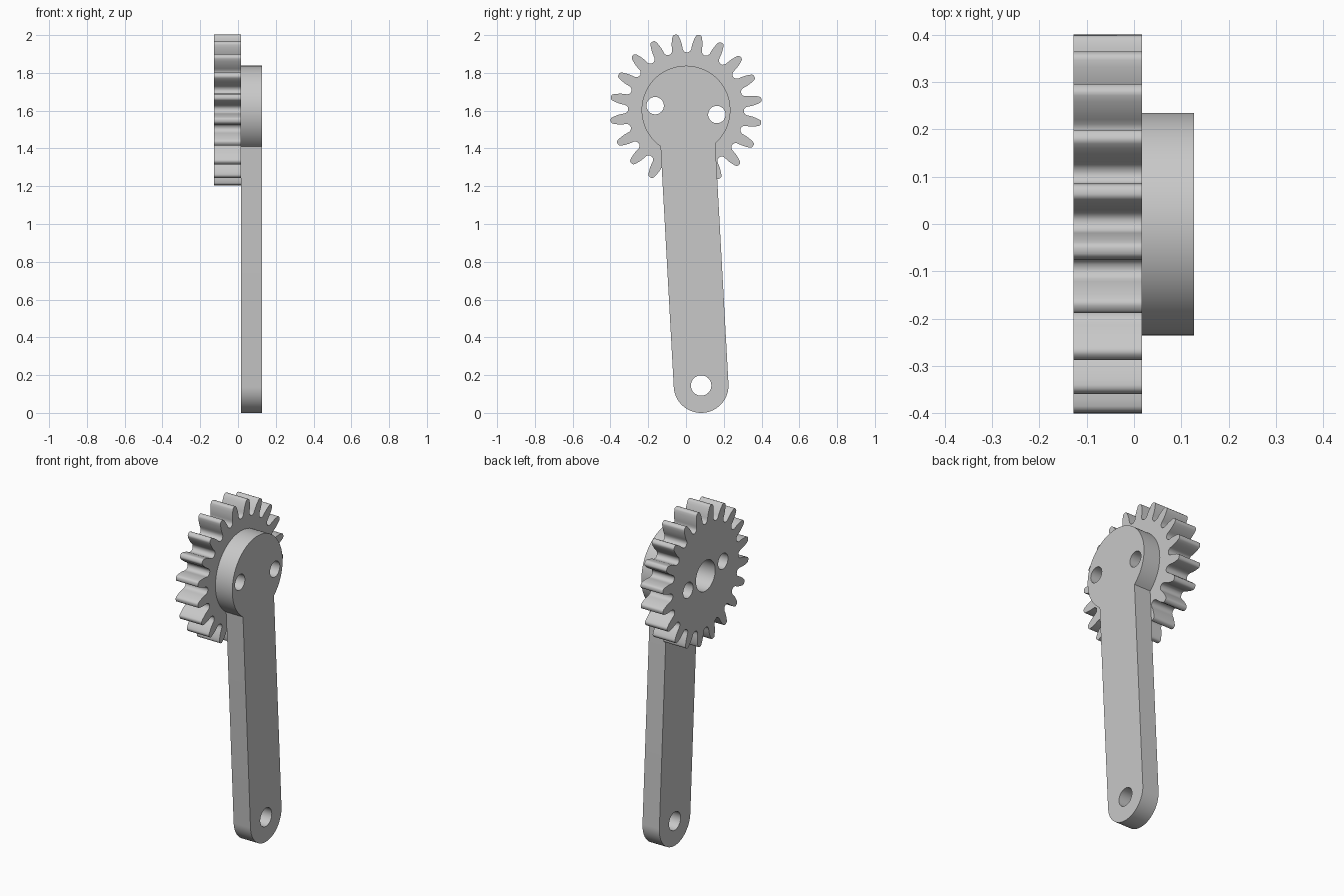
import bpy, bmesh, math
from mathutils import Vector, Matrix

cube = bpy.data.objects.get("Cube")
if cube:
    bpy.data.objects.remove(cube, do_unlink=True)

# One plain grey for the whole part
grey = bpy.data.materials.new("light_grey")
grey.use_nodes = True
colour = (0.58, 0.58, 0.58, 1)
grey.diffuse_color = colour
grey.node_tree.nodes["Principled BSDF"].inputs["Base Color"].default_value = colour

HUB = Vector((0, 1.603))      # shared axis of gear and crank, as (y, z)
PIVOT = Vector((0.08, 0.145))  # hole at the foot of the arm
BACK, JOINT, FACE = -0.128, 0.017, 0.127


def arc(centre, radius, start, end, steps):
    """Points from start to end angle in degrees, both included."""
    angles = [math.radians(start + (end - start) * i / steps) for i in range(steps + 1)]
    return [centre + radius * Vector((math.cos(a), math.sin(a))) for a in angles]


def circle(centre, radius, steps=48):
    return arc(centre, radius, 0, 360, steps)[:-1]


def plate(name, loops, x0, x1):
    """Fill an outline with holes and extrude it along x."""
    bm = bmesh.new()
    for loop in loops:
        verts = [bm.verts.new((x0, p.x, p.y)) for p in loop]
        for i, v in enumerate(verts):
            bm.edges.new((v, verts[i - 1]))
    bmesh.ops.triangle_fill(bm, use_beauty=True, edges=bm.edges[:], normal=(1, 0, 0))
    result = bmesh.ops.extrude_face_region(bm, geom=bm.faces[:], use_keep_orig=True)
    moved = [g for g in result["geom"] if isinstance(g, bmesh.types.BMVert)]
    bmesh.ops.translate(bm, verts=moved, vec=(x1 - x0, 0, 0))
    bmesh.ops.recalc_face_normals(bm, faces=bm.faces[:])
    mesh = bpy.data.meshes.new(name)
    bm.to_mesh(mesh)
    bm.free()
    mesh.materials.append(grey)
    obj = bpy.data.objects.new(name, mesh)
    bpy.context.collection.objects.link(obj)
    bpy.ops.object.select_all(action="DESELECT")
    obj.select_set(True)
    bpy.context.view_layer.objects.active = obj
    bpy.ops.object.shade_smooth_by_angle(angle=math.radians(35))


# Two pin holes shared by gear and crank
pin_offset = Matrix.Rotation(math.radians(-8.2), 2) @ Vector((0.165, 0))
pin_holes = [circle(HUB + pin_offset, 0.046), circle(HUB - pin_offset, 0.046)]

# Gear: half a tooth as (radius, half width), mirrored and repeated
TEETH, TURN = 20, math.radians(8.1)
flank = [(0.306, 0.043), (0.309, 0.037), (0.315, 0.0315), (0.323, 0.0285),
         (0.335, 0.028), (0.35, 0.027), (0.365, 0.0245), (0.38, 0.021),
         (0.394, 0.0165), (0.4, 0.0125), (0.403, 0.006)]
tooth = [(r, -w) for r, w in flank] + [(r, w) for r, w in reversed(flank)]
gear_outline = []
for i in range(TEETH):
    for r, w in tooth:
        a = TURN + math.tau * i / TEETH + w / r
        gear_outline.append(HUB + r * Vector((math.cos(a), math.sin(a))))
plate("gear", [gear_outline, circle(HUB, 0.09)] + pin_holes, BACK, JOINT)

# Crank: round head running into a straight arm with a rounded foot
head, half = 0.235, 0.145
axis = PIVOT - HUB
lean = math.degrees(math.atan2(axis.x, -axis.y))
neck = math.degrees(math.acos(half / head))
crank_outline = (arc(HUB, head, lean - neck, lean + 180 + neck, 72)
                 + arc(PIVOT, half, lean + 180, lean + 360, 40))
plate("crank_arm", [crank_outline, circle(PIVOT, 0.054)] + pin_holes, JOINT, FACE)
